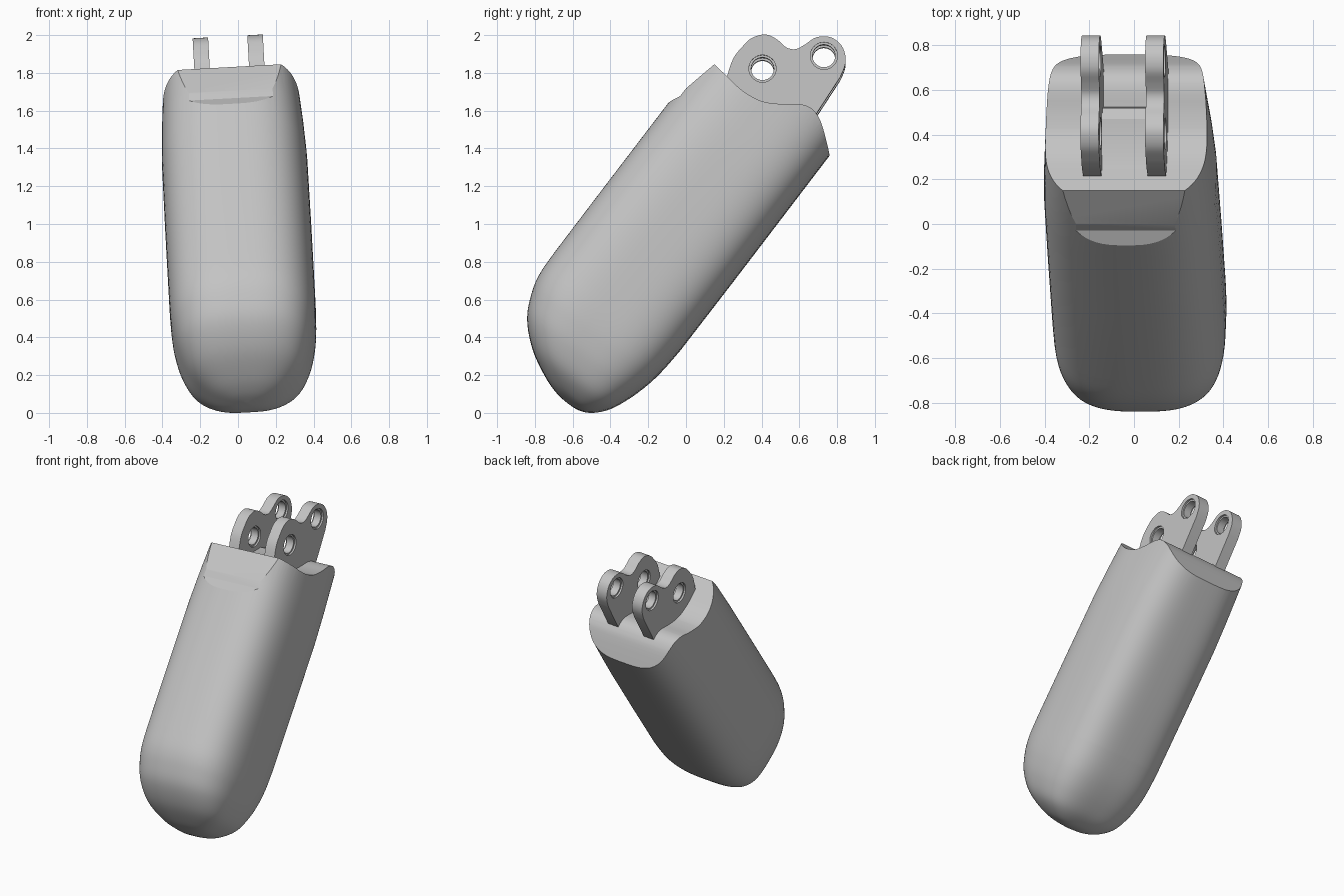
import bpy, bmesh, math
from mathutils import Matrix, Vector

if "Cube" in bpy.data.objects:
    bpy.data.objects.remove(bpy.data.objects["Cube"])

grey = bpy.data.materials.new("plain grey")
grey.diffuse_color = (0.55, 0.55, 0.55, 1)
grey.use_nodes = True
grey.node_tree.nodes["Principled BSDF"].inputs["Base Color"].default_value = grey.diffuse_color
# whole model leans a little sideways, pivoting at half height
LEAN = Matrix.Translation((0, 0, 1)) @ Matrix.Rotation(-0.055, 4, 'Y') @ Matrix.Translation((0, 0, -1))
# local curve plane -> world y/z plane, extruded along x
SIDE = Matrix(((0, 0, 1, 0), (1, 0, 0, 0), (0, 1, 0, 0), (0, 0, 0, 1)))
parts = []


def smooth_rows(rows, steps):
    """Catmull-Rom interpolation through rows of numbers."""
    out = []
    for i in range(len(rows) - 1):
        p0, p1, p2, p3 = (Vector(rows[max(0, min(len(rows) - 1, i + k))]) for k in (-1, 0, 1, 2))
        for j in range(steps):
            t = j / steps
            out.append(0.5 * (2 * p1 + (p2 - p0) * t + (2 * p0 - 5 * p1 + 4 * p2 - p3) * t * t
                              + (3 * p1 - p0 - 3 * p2 + p3) * t ** 3))
    out.append(Vector(rows[-1]))
    return out


def circle(y, z, r, n=40):
    return [(y + r * math.cos(2 * math.pi * i / n), z + r * math.sin(2 * math.pi * i / n)) for i in range(n)]


def add_mesh(name, bm):
    bmesh.ops.remove_doubles(bm, verts=bm.verts, dist=0.0003)
    bmesh.ops.recalc_face_normals(bm, faces=bm.faces)
    me = bpy.data.meshes.new(name)
    bm.to_mesh(me)
    bm.free()
    me.materials.append(grey)
    ob = bpy.data.objects.new(name, me)
    bpy.context.collection.objects.link(ob)
    return ob


def plate(name, loops, x, half):
    """Side profile (y, z), with holes, extruded about x."""
    cu = bpy.data.curves.new(name + "_outline", 'CURVE')
    cu.dimensions = '2D'
    cu.fill_mode = 'BOTH'
    cu.extrude = half
    for loop in loops:
        sp = cu.splines.new('POLY')
        sp.points.add(len(loop) - 1)
        for p, co in zip(sp.points, loop):
            p.co = (co[0], co[1], 0, 1)
        sp.use_cyclic_u = True
    tmp = bpy.data.objects.new(name + "_outline", cu)
    bpy.context.collection.objects.link(tmp)
    bpy.context.view_layer.update()
    bm = bmesh.new()
    bm.from_mesh(tmp.to_mesh())
    tmp.to_mesh_clear()
    bpy.data.objects.remove(tmp)
    bm.transform(Matrix.Translation((x, 0, 0)) @ SIDE)
    return add_mesh(name, bm)


# body: rounded sections lofted along a tilted axis
# rows: distance along axis, front edge, back edge, half width
U, V = Vector((0, 0.606, 0.795)), Vector((0, 0.795, -0.606))
dome = [(-0.342, -0.53, -0.52, 0.005), (-0.333, -0.61, -0.455, 0.10), (-0.30, -0.71, -0.393, 0.195),
        (-0.226, -0.85, -0.33, 0.29), (-0.118, -0.968, -0.283, 0.345), (0.0, -1.03, -0.25, 0.373),
        (0.11, -1.06, -0.233, 0.384), (0.25, -1.067, -0.224, 0.387)]
rows = smooth_rows(dome, 5) + [(0.7, -1.068, -0.222, 0.387), (1.15, -1.068, -0.222, 0.385),
                               (1.35, -1.068, -0.222, 0.376), (1.55, -1.068, -0.222, 0.362),
                               (1.8, -1.068, -0.222, 0.345)]
bm = bmesh.new()
N = 96
rings = []
for s, lo, hi, w in rows:
    ring = []
    for i in range(N):
        a = 2 * math.pi * (i + 0.5) / N
        c, d = math.cos(a), math.sin(a)
        e = 2 / 2.9 if d < 0 else 2 / 3.3
        x = w * math.copysign(abs(c) ** e, c)
        t = (lo + hi) / 2 + (hi - lo) / 2 * math.copysign(abs(d) ** e, d)
        ring.append(bm.verts.new(Vector((x, 0, 0)) + U * s + V * t))
    rings.append(ring)
for a, b in zip(rings, rings[1:]):
    for i in range(N):
        bm.faces.new((a[i], a[(i + 1) % N], b[(i + 1) % N], b[i]))
bm.faces.new(rings[0])
bm.faces.new(rings[-1])
body = add_mesh("body", bm)

# shaped rim: keep only what lies below this side profile
rim = smooth_rows([(0.21, 1.77), (0.30, 1.685), (0.40, 1.63), (0.5, 1.615), (0.6, 1.615),
                   (0.66, 1.595), (0.70, 1.55), (0.725, 1.49), (0.76, 1.36)], 4)
cutter = plate("rim_cutter", [[(-1.5, -0.5), (-1.5, 1.62), (-0.13, 1.62), (-0.03, 1.665), (0.0, 1.705),
                               (0.15, 1.83)] + [tuple(p) for p in rim] + [(0.80, 1.2), (1.5, -0.5)]], 0, 0.7)
cutter.hide_render = True
mod = body.modifiers.new("rim", 'BOOLEAN')
mod.operation = 'INTERSECT'
mod.solver = 'EXACT'
mod.object = cutter
bpy.context.view_layer.objects.active = body
bpy.ops.object.modifier_apply(modifier=mod.name)
bpy.data.objects.remove(cutter)
parts.append(body)

# hinge lugs with two holes each, and a thin sleeve in each hole
top = smooth_rows([(0.215, 1.765), (0.25, 1.865), (0.30, 1.93), (0.35, 1.975), (0.42, 1.993), (0.48, 1.968),
                   (0.53, 1.925), (0.58, 1.915), (0.63, 1.94), (0.69, 1.978), (0.76, 1.98), (0.815, 1.945),
                   (0.842, 1.89), (0.842, 1.83), (0.815, 1.765)], 4)
outline = [tuple(p) for p in top] + [(0.675, 1.55), (0.6, 1.45), (0.35, 1.55), (0.215, 1.70)]
holes = [(0.405, 1.812), (0.73, 1.88)]
for side, x in (("left", -0.145), ("right", 0.145)):
    parts.append(plate(side + "_lug", [outline] + [circle(y, z, 0.072) for y, z in holes], x, 0.041))
    for k, (y, z) in enumerate(holes):
        parts.append(plate(f"{side}_sleeve_{k + 1}", [circle(y, z, 0.073), circle(y, z, 0.06)], x, 0.028))

# low web joining the lugs
parts.append(plate("lug_web", [[(0.22, 1.74), (0.24, 1.735), (0.32, 1.71), (0.47, 1.71), (0.52, 1.69),
                                (0.53, 1.5), (0.25, 1.6)]], 0, 0.11))

# lean everything, rest it on the ground, smooth shading with sharp edges
for ob in parts:
    ob.data.transform(LEAN)
low = min(v.co.z for v in body.data.vertices)
bpy.ops.object.select_all(action='DESELECT')
for ob in parts:
    ob.data.transform(Matrix.Translation((0, 0, -low)))
    ob.select_set(True)
bpy.context.view_layer.objects.active = body
bpy.ops.object.shade_smooth_by_angle(angle=math.radians(18))
